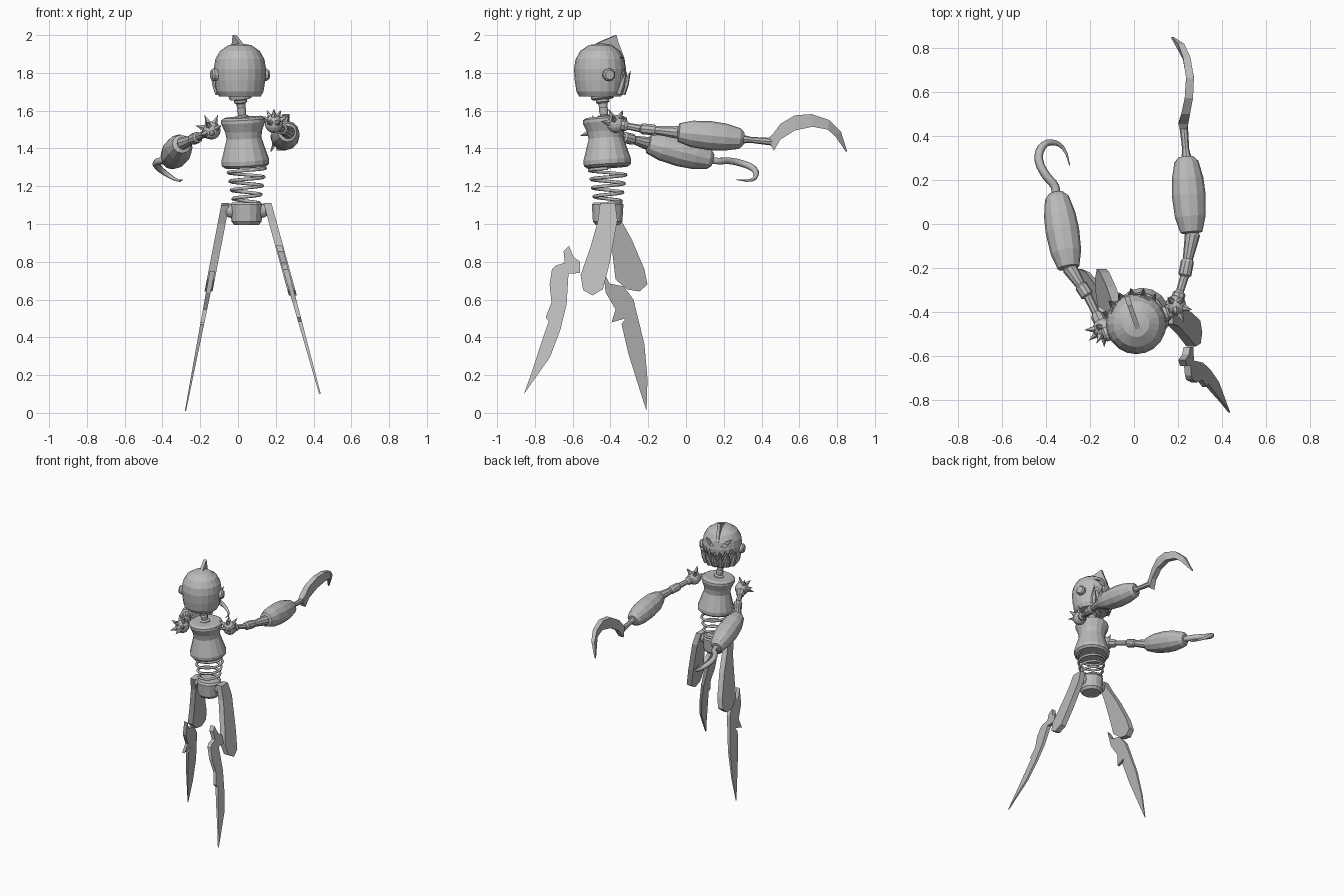
import bpy, bmesh, math
from mathutils import Vector, Matrix

if "Cube" in bpy.data.objects:
    bpy.data.objects.remove(bpy.data.objects["Cube"], do_unlink=True)

grey = bpy.data.materials.new("plain_grey")
grey.use_nodes = True
grey.diffuse_color = (0.5, 0.5, 0.5, 1)
grey.node_tree.nodes["Principled BSDF"].inputs["Base Color"].default_value = (0.5, 0.5, 0.5, 1)


def finish(name, bm):
    bmesh.ops.remove_doubles(bm, verts=bm.verts, dist=0.0001)
    bmesh.ops.recalc_face_normals(bm, faces=bm.faces)
    mesh = bpy.data.meshes.new(name)
    bm.to_mesh(mesh)
    bm.free()
    mesh.materials.append(grey)
    ob = bpy.data.objects.new(name, mesh)
    bpy.context.collection.objects.link(ob)
    return ob


def loft(name, rings):
    """Skin a list of closed rings and cap both ends."""
    bm = bmesh.new()
    loops = [[bm.verts.new(p) for p in ring] for ring in rings]
    n = len(loops[0])
    for a, b in zip(loops, loops[1:]):
        for i in range(n):
            j = (i + 1) % n
            bm.faces.new((a[i], a[j], b[j], b[i]))
    bm.faces.new(loops[0])
    bm.faces.new(loops[-1])
    return finish(name, bm)


def turned(name, p0, p1, profile, sides=12):
    """Turn a profile of (radius, fraction of length) about the line p0-p1."""
    p0, p1 = Vector(p0), Vector(p1)
    rot = (p1 - p0).to_track_quat('Z', 'Y')
    rings = []
    for r, t in profile:
        centre = p0.lerp(p1, t)
        rings.append([centre + rot @ Vector((max(r, 0.0003) * math.cos(a), max(r, 0.0003) * math.sin(a), 0))
                      for a in (2 * math.pi * i / sides for i in range(sides))])
    return loft(name, rings)


def ball(name, centre, r, sides=12):
    c, up = Vector(centre), Vector((0, 0, r))
    arc = [math.pi * i / 8 for i in range(9)]
    return turned(name, c - up, c + up, [(r * math.sin(a), (1 - math.cos(a)) / 2) for a in arc], sides)


def plate(name, outline, place):
    """Closed plate: place(u, v, side) gives the point on side -1 or 1."""
    return loft(name, [[place(u, v, s) for u, v in outline] for s in (-1, 1)])


# ---------- head, turned slightly to its side ----------
head_matrix = Matrix.Translation((0.01, -0.455, 0)) @ Matrix.Rotation(math.radians(19), 4, 'Z')


def in_head(u, f, z):
    return head_matrix @ Vector((u, f, z))


skull_profile = [(0, 0), (.11, 0), (.125, .09), (.134, .3), (.138, .52), (.13, .7),
                 (.105, .855), (.06, .965), (0, 1)]
skull = turned("skull", in_head(0, 0, 1.675), in_head(0, 0, 1.957), skull_profile, 20)


def carve(name, outline, depth):
    """Recess an outline into the face of the skull."""
    cutter = plate(name, outline, lambda u, z, s: in_head(u, depth if s < 0 else 0.2, z))
    cutter.hide_render = True
    mod = skull.modifiers.new(name, 'BOOLEAN')
    mod.operation = 'DIFFERENCE'
    mod.solver = 'EXACT'
    mod.object = cutter
    bpy.context.view_layer.objects.active = skull
    bpy.ops.object.modifier_apply(modifier=name)
    bpy.data.objects.remove(cutter, do_unlink=True)


for s in (-1, 1):
    carve("eye_cut", [(s * .025, 1.845), (s * .06, 1.84), (s * .095, 1.885), (s * .06, 1.88)], 0.075)

# zigzag grin
steps = [-.11 + .22 * i / 12 for i in range(13)]
upper = [(u, 1.775 + (.03 if i % 2 else -.012) + u * u * 2) for i, u in enumerate(steps)]
lower = [(u, z - .03) for u, z in reversed(upper)]
carve("mouth_cut", upper + lower, 0.07)

# tusks along the jaw
for i in range(6):
    a = math.radians(-52 + 104 * i / 5)
    d = lambda r, z: in_head(r * math.sin(a), r * math.cos(a), z)
    turned(f"tusk_{i}", d(.118, 1.69), d(.165, 1.81), [(.02, 0), (.018, .4), (0, 1)], 6)

# crest fin and ears
plate("crest", [(-.05, 1.94), (.0, 1.965), (.05, 1.985), (.088, 2.0), (.1, 1.96), (.132, 1.88),
                (.12, 1.87), (.07, 1.92)], lambda f, z, s: in_head(s * .011, f, z))
for s in (-1, 1):
    turned("left_ear" if s > 0 else "right_ear", in_head(s * .11, 0, 1.79), in_head(s * .16, 0, 1.79),
           [(.033, 0), (.033, .8), (.025, 1)], 12)

# ---------- neck and torso ----------
turned("neck", (.025, -.43, 1.54), (.01, -.445, 1.69),
       [(.04, 0), (.036, .2), (.022, .25), (.026, .45), (.022, .5), (.026, .65), (.036, .7),
        (.036, .78), (.06, .82), (.065, 1)], 12)
turned("torso", (.04, -.415, 1.3), (.026, -.43, 1.565),
       [(.11, 0), (.125, .05), (.127, .14), (.092, .58), (.098, .72), (.118, .9), (.117, .96), (.1, 1)], 16)

# spring waist
spring = bpy.data.curves.new("waist_spring", 'CURVE')
spring.dimensions = '3D'
spring.bevel_depth = 0.009
spring.bevel_resolution = 1
turns, per = 4, 20
line = spring.splines.new('POLY')
line.points.add(turns * per)
for i, p in enumerate(line.points):
    t, a = i / (turns * per), 2 * math.pi * i / per
    r = .068 + .032 * t
    p.co = (.045 + r * math.cos(a), -.413 + r * math.sin(a), 1.11 + .185 * t, 1)
spring.materials.append(grey)
bpy.context.collection.objects.link(bpy.data.objects.new("waist_spring", spring))

# pelvis and hip joints
turned("pelvis", (.045, -.415, .995), (.045, -.415, 1.115), [(.065, 0), (.08, .15), (.086, .9), (.075, 1)], 14)
for name, x in (("left_hip", .125), ("right_hip", -.035)):
    ball(name, (x, -.415, 1.07), .038)

# ---------- legs: flat blades leaning outwards ----------
left_thigh = [(-.455, 1.11), (-.375, 1.11), (-.363, 1.02), (-.405, .79), (-.44, .655), (-.495, .622),
              (-.545, .65), (-.558, .73), (-.51, .865), (-.468, 1.01)]
right_thigh = [(-.45, 1.1), (-.385, 1.11), (-.355, 1.04), (-.288, .92), (-.22, .76), (-.204, .68),
               (-.246, .643), (-.31, .653), (-.373, .706), (-.389, .84), (-.415, 1.0)]
left_shin = [(-.56, .8), (-.595, .825), (-.62, .885), (-.648, .855), (-.642, .795), (-.69, .78),
             (-.71, .76), (-.722, .68), (-.712, .585), (-.743, .505), (-.727, .485), (-.76, .39),
             (-.815, .22), (-.858, .1), (-.72, .295), (-.665, .44), (-.632, .575), (-.622, .738), (-.56, .74)]
right_shin = [(-.437, .75), (-.405, .685), (-.33, .67), (-.278, .6), (-.22, .363), (-.204, .18), (-.209, .01),
              (-.257, .16), (-.304, .31), (-.341, .468), (-.32, .5), (-.394, .479), (-.373, .548), (-.426, .638)]


def leg(side, x0, slope, thigh, shin):
    lean = lambda z: x0 + slope * (1.11 - z)
    plate(side + "_thigh", thigh, lambda y, z, s: Vector((lean(z) + s * .021, y, z)))
    plate(side + "_shin_blade", shin, lambda y, z, s: Vector((lean(z) + s * (.003 + .015 * z), y, z)))


leg("left", .156, .275, left_thigh, left_shin)
leg("right", -.066, -.193, right_thigh, right_shin)


# ---------- arms ----------
def arm(side, shoulder, elbow, wrist, barrel_start, barrel_end, spike_dir):
    ball(side + "_shoulder", shoulder, .048)
    turned(side + "_upper_arm", shoulder, elbow, [(.03, 0), (.03, .4), (.018, .5), (.02, 1)], 8)
    turned(side + "_elbow", elbow, wrist, [(.02, 0), (.03, .04), (.03, .35), (.023, .4), (.035, .95), (.03, 1)], 10)
    turned(side + "_forearm", barrel_start, barrel_end,
           [(.03, 0), (.05, .02), (.07, .22), (.077, .5), (.072, .72), (.055, .94), (.035, 1)], 12)
    # spikes fanned round the shoulder
    c, rot = Vector(shoulder), Vector(spike_dir).to_track_quat('Z', 'Y')
    for i in range(7):
        tilt = 0 if i == 6 else 1.0
        a = math.pi * i / 3
        d = rot @ Vector((math.sin(tilt) * math.cos(a), math.sin(tilt) * math.sin(a), math.cos(tilt)))
        turned(f"{side}_shoulder_spike_{i}", c + d * .035, c + d * .09, [(.02, 0), (0, 1)], 5)


arm("left", (.19, -.37, 1.53), (.23, -.24, 1.505), (.268, -.04, 1.485),
    (.262, -.045, 1.485), (.237, .305, 1.45), (0, -.4, .8))
arm("right", (-.14, -.475, 1.495), (-.21, -.33, 1.46), (-.297, -.195, 1.425),
    (-.297, -.205, 1.425), (-.355, .14, 1.338), (-.3, -.7, .5))

# scythe on the left arm
turned("scythe_handle", (.24, .29, 1.45), (.225, .46, 1.435), [(.025, 0), (.016, .3), (.02, 1)], 8)
sections = [  # outer y, z, inner y, z, x, half thickness
    (.43, 1.452, .45, 1.42, .225, .015), (.455, 1.47, .465, 1.388, .225, .022),
    (.5, 1.53, .5, 1.447, .235, .02), (.575, 1.575, .575, 1.495, .25, .019),
    (.665, 1.582, .67, 1.515, .255, .018), (.76, 1.55, .75, 1.5, .24, .017),
    (.82, 1.49, .79, 1.465, .215, .014), (.853, 1.385, .845, 1.385, .175, .004)]
loft("scythe_blade", [[(x - h, oy, oz), (x + h, oy, oz), (x + h, iy, iz), (x - h, iy, iz)]
                      for oy, oz, iy, iz, x, h in sections])

# hook on the right arm
hook = bpy.data.curves.new("hook", 'CURVE')
hook.dimensions = '3D'
hook.bevel_depth = 0.018
hook.bevel_resolution = 1
hook.resolution_u = 3
hook.use_fill_caps = True
path = [(-.355, .12, 1.34), (-.36, .17, 1.333), (-.4, .22, 1.335), (-.433, .29, 1.322), (-.42, .35, 1.298),
        (-.375, .372, 1.262), (-.322, .345, 1.232), (-.292, .265, 1.235)]
bend = hook.splines.new('BEZIER')
bend.bezier_points.add(len(path) - 1)
for i, (p, co) in enumerate(zip(bend.bezier_points, path)):
    p.co = co
    p.handle_left_type = p.handle_right_type = 'AUTO'
    p.radius = 1.1 if i < 5 else 1.1 - .33 * (i - 4)
hook.materials.append(grey)
bpy.context.collection.objects.link(bpy.data.objects.new("hook", hook))
